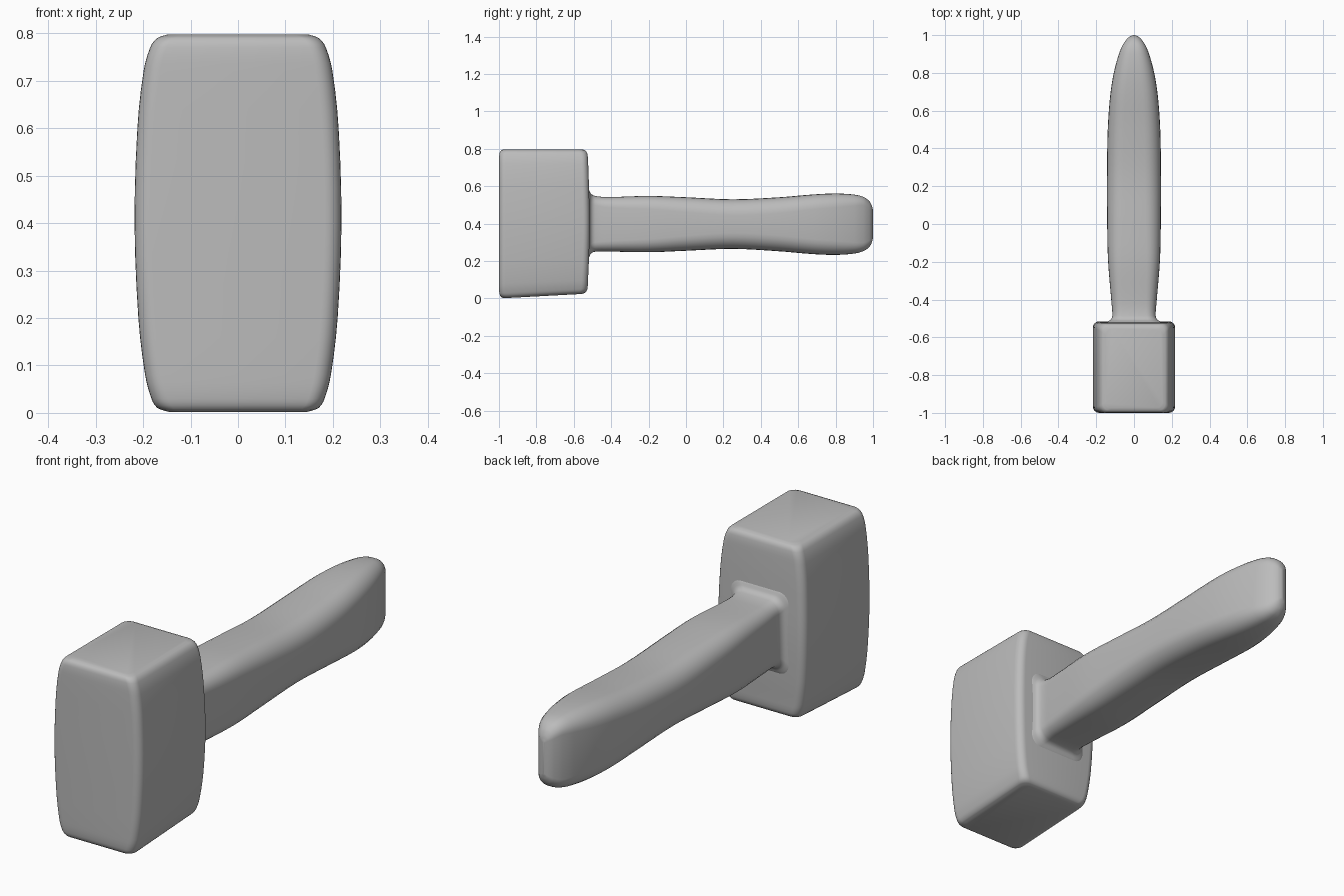
import bpy, bmesh, math

if "Cube" in bpy.data.objects:
    bpy.data.objects.remove(bpy.data.objects["Cube"])

grey = bpy.data.materials.new("plain grey")
grey.diffuse_color = (0.5, 0.5, 0.5, 1)
grey.use_nodes = True
grey.node_tree.nodes["Principled BSDF"].inputs["Base Color"].default_value = grey.diffuse_color


def rounded_rect(a, b, r, n=6):
    """Outline of a rectangle with half sizes a, b and corner radius r."""
    r = min(r, a * 0.98, b * 0.98)
    pts = []
    for k, (sx, sy) in enumerate([(1, 1), (-1, 1), (-1, -1), (1, -1)]):
        for i in range(n + 1):
            t = math.pi / 2 * (k + i / n)
            pts.append((sx * (a - r) + r * math.cos(t), sy * (b - r) + r * math.sin(t)))
    return pts


def smooth(table, t):
    """Smooth interpolation of table rows keyed by their first value."""
    n = len(table)
    i = max(j for j in range(n - 1) if table[j][0] <= t + 1e-9)
    p, q = table[i], table[i + 1]
    h = q[0] - p[0]
    u = (t - p[0]) / h

    def slope(j, c):
        lo, hi = table[max(j - 1, 0)], table[min(j + 1, n - 1)]
        return (hi[c] - lo[c]) / (hi[0] - lo[0])
    return [(2*u**3 - 3*u*u + 1) * p[c] + (u**3 - 2*u*u + u) * h * slope(i, c)
            + (3*u*u - 2*u**3) * q[c] + (u**3 - u*u) * h * slope(i + 1, c)
            for c in range(1, len(p))]


def loft(name, rings):
    bm = bmesh.new()
    rows = [[bm.verts.new(p) for p in ring] for ring in rings]
    for r0, r1 in zip(rows, rows[1:]):
        for i in range(len(r0)):
            j = (i + 1) % len(r0)
            bm.faces.new((r0[i], r0[j], r1[j], r1[i]))
    bm.faces.new(rows[0])
    bm.faces.new(rows[-1])
    bmesh.ops.recalc_face_normals(bm, faces=bm.faces)
    me = bpy.data.meshes.new(name)
    bm.to_mesh(me)
    bm.free()
    me.materials.append(grey)
    ob = bpy.data.objects.new(name, me)
    bpy.context.collection.objects.link(ob)
    bpy.ops.object.select_all(action='DESELECT')
    ob.select_set(True)
    bpy.context.view_layer.objects.active = ob
    bpy.ops.object.shade_smooth_by_angle(angle=math.radians(50))
    return ob


# Head: bulging block, stacked upwards; rows are height, half width, front y, back y
head = [(0.0, 0.150, -0.975, -0.555), (0.008, 0.170, -0.990, -0.537),
        (0.03, 0.183, -0.998, -0.527), (0.08, 0.196, -1.0, -0.524),
        (0.2, 0.210, -1.0, -0.519), (0.4, 0.218, -1.0, -0.515),
        (0.6, 0.212, -1.0, -0.519), (0.72, 0.199, -1.0, -0.523),
        (0.77, 0.185, -0.998, -0.527), (0.79, 0.170, -0.990, -0.537),
        (0.797, 0.150, -0.975, -0.555)]
heights = [head[0][0]]
for a, b in zip(head, head[1:]):
    heights += [a[0] + (b[0] - a[0]) * k / 3 for k in (1, 2, 3)]
rings = []
for z in heights:
    w, f, b = smooth(head, z)
    ring = []
    for x, y in rounded_rect(w, (b - f) / 2, 0.035):
        y += (f + b) / 2
        # The underside rises slightly towards the back
        lift = 0.026 * (y + 1) / 0.48 * max(0, 1 - z / 0.3)
        ring.append((x, y, z + lift))
    rings.append(ring)
loft("hammer_head", rings)

# Handle: flared root, slim waist, rounded end; rows are y, half width, bottom, top, corner radius
handle = [(-0.56, 0.160, 0.205, 0.595, 0.05), (-0.522, 0.150, 0.215, 0.585, 0.05),
          (-0.508, 0.125, 0.240, 0.560, 0.05), (-0.485, 0.115, 0.250, 0.548, 0.05),
          (-0.42, 0.119, 0.251, 0.542, 0.055), (-0.2, 0.137, 0.247, 0.548, 0.07),
          (0.0, 0.142, 0.255, 0.541, 0.08), (0.25, 0.143, 0.265, 0.530, 0.085),
          (0.5, 0.139, 0.252, 0.541, 0.085), (0.68, 0.126, 0.237, 0.556, 0.08),
          (0.8, 0.107, 0.233, 0.561, 0.075), (0.9, 0.080, 0.240, 0.555, 0.06),
          (0.95, 0.058, 0.254, 0.542, 0.045), (0.98, 0.037, 0.275, 0.520, 0.035),
          (0.994, 0.020, 0.300, 0.495, 0.02), (1.0, 0.004, 0.325, 0.470, 0.004)]
stations = [handle[0][0]]
for a, b in zip(handle, handle[1:]):
    stations += [a[0] + (b[0] - a[0]) * k / 4 for k in (1, 2, 3, 4)]
rings = []
for y in stations:
    w, lo, hi, r = smooth(handle, y)
    rings.append([(x, y, z + (lo + hi) / 2)
                  for x, z in rounded_rect(w, (hi - lo) / 2, r)])
loft("handle", rings)
